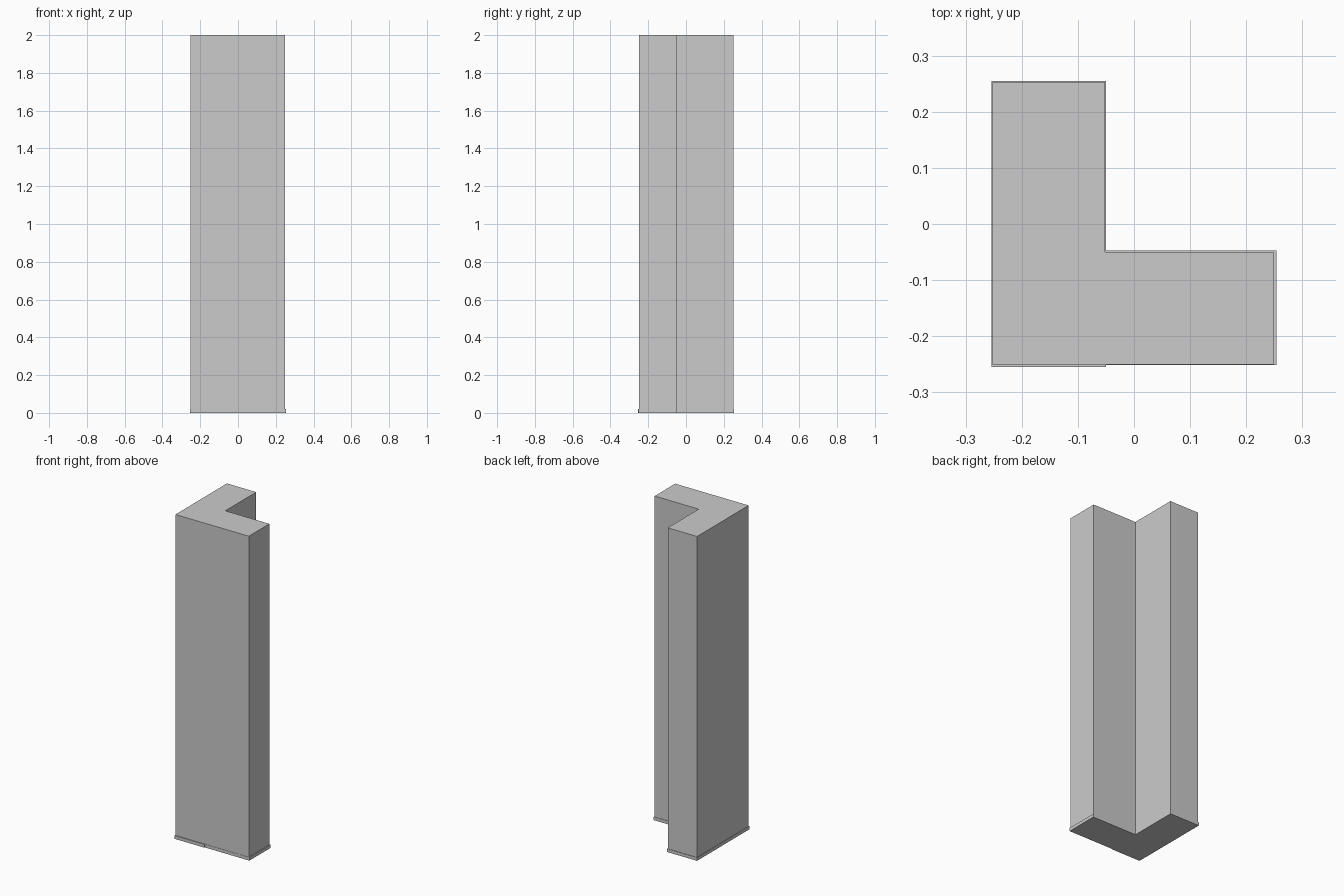
import bpy, bmesh

if "Cube" in bpy.data.objects:
    bpy.data.objects.remove(bpy.data.objects["Cube"])


def extrude_profile(name, points, z0, z1):
    """Make a closed prism from a counter-clockwise outline."""
    bm = bmesh.new()
    face = bm.faces.new([bm.verts.new((x, y, z0)) for x, y in points])
    grown = bmesh.ops.extrude_face_region(bm, geom=[face], use_keep_orig=True)
    top = [g for g in grown["geom"] if isinstance(g, bmesh.types.BMVert)]
    bmesh.ops.translate(bm, verts=top, vec=(0, 0, z1 - z0))
    bmesh.ops.recalc_face_normals(bm, faces=bm.faces)
    mesh = bpy.data.meshes.new(name)
    bm.to_mesh(mesh)
    bm.free()
    obj = bpy.data.objects.new(name, mesh)
    bpy.context.collection.objects.link(obj)
    return obj


# L-shaped corner column
extrude_profile("corner_column", [
    (-0.252, -0.25), (0.249, -0.25), (0.249, -0.05),
    (-0.052, -0.05), (-0.052, 0.252), (-0.252, 0.252)], 0.0, 2.0)

# Thin base trim, slightly proud of the column, with a small step at the front
extrude_profile("base_trim", [
    (-0.254, -0.255), (-0.05, -0.255), (-0.05, -0.2515), (0.254, -0.2515),
    (0.254, -0.0475), (-0.05, -0.0475), (-0.05, 0.255), (-0.254, 0.255)],
    0.0, 0.02)
